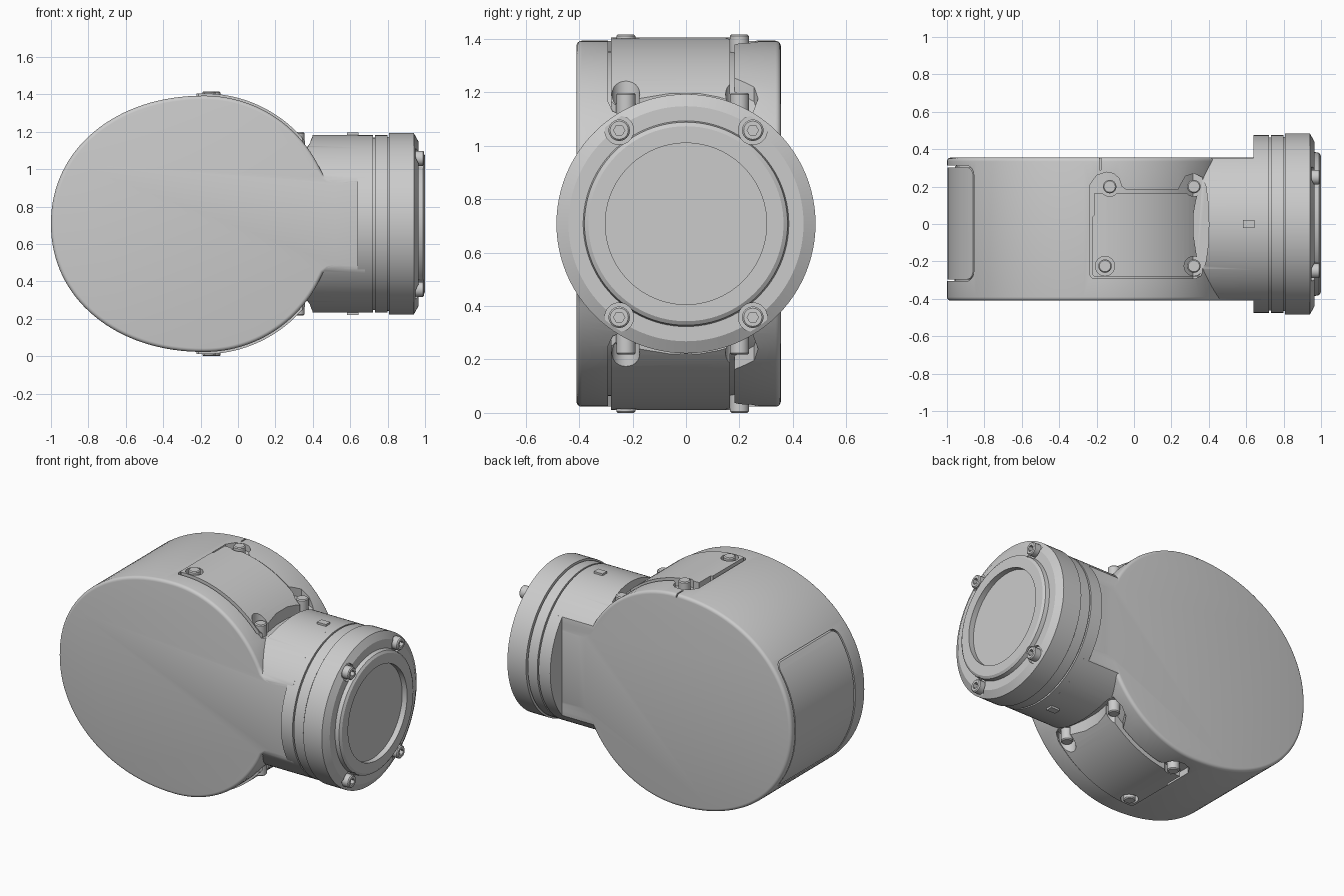
import bpy, bmesh
from math import sin, cos, pi, radians
from mathutils import Vector

if "Cube" in bpy.data.objects:
    bpy.data.objects.remove(bpy.data.objects["Cube"])

CZ = 0.708                      # height of the flange axis
Y0, Y1 = -0.41, 0.355           # flat sides of the housing


def loft(name, rings):
    """Closed solid through a stack of equal-length rings."""
    bm = bmesh.new()
    rows = [[bm.verts.new(p) for p in r] for r in rings]
    n = len(rows[0])
    for a, b in zip(rows, rows[1:]):
        for i in range(n):
            j = (i + 1) % n
            bm.faces.new((a[i], a[j], b[j], b[i]))
    bm.faces.new(rows[0])
    bm.faces.new(rows[-1][::-1])
    bmesh.ops.recalc_face_normals(bm, faces=bm.faces)
    me = bpy.data.meshes.new(name)
    bm.to_mesh(me)
    bm.free()
    ob = bpy.data.objects.new(name, me)
    bpy.context.collection.objects.link(ob)
    return ob


def boolean(ob, tool, op):
    m = ob.modifiers.new("bool", 'BOOLEAN')
    m.operation, m.object, m.solver = op, tool, 'EXACT'
    bpy.context.view_layer.update()
    dg = bpy.context.evaluated_depsgraph_get()
    me = bpy.data.meshes.new_from_object(ob.evaluated_get(dg))
    ob.modifiers.clear()
    ob.data = me
    bpy.data.objects.remove(tool)


def smooth(ob, angle=30):
    bpy.ops.object.select_all(action='DESELECT')
    ob.select_set(True)
    bpy.context.view_layer.objects.active = ob
    bpy.ops.object.shade_smooth_by_angle(angle=radians(angle))


def circle(r, n=24, c=(0, 0)):
    return [(c[0] + r * cos(2 * pi * i / n), c[1] + r * sin(2 * pi * i / n)) for i in range(n)]


def prism_z(name, pts, s, lo, hi):
    """Footprint in x-y, heights measured from the axis, s = +1 top / -1 bottom."""
    return loft(name, [[(x, y, CZ + s * h) for x, y in pts] for h in (lo, hi)])


def prism_x(name, pts, lo, hi):
    """Footprint in y-z (z from the axis), extruded along x."""
    return loft(name, [[(x, y, CZ + z) for y, z in pts] for x in (lo, hi)])


def lathe(name, prof, n=96):
    return loft(name, [[(x, y, CZ + z) for y, z in circle(max(r, 0.001), n)] for x, r in prof])


def rounded(y0, y1, z0, z1, r):
    out = []
    for cx, cy, a in ((y1 - r, z1 - r, 0), (y0 + r, z1 - r, 90), (y0 + r, z0 + r, 180), (y1 - r, z0 + r, 270)):
        out += [(cx + r * cos(radians(a + k * 15)), cy + r * sin(radians(a + k * 15))) for k in range(7)]
    return out


def egg_profile(off):
    """Egg outline with a short neck, in x-z, pushed outward by off."""
    R, e = 0.685, 2 / 2.1
    up = []
    for i in range(33):
        t = pi / 2 * i / 32
        up.append((-0.18 - 0.82 * max(cos(t), 0) ** e, R * sin(t) ** e))
    for i in range(1, 25):
        t = radians(90 - 64 * i / 24)
        up.append((-0.18 + R * cos(t), R * sin(t)))
    up += [(0.455, 0.262), (0.48, 0.245), (0.52, 0.237), (0.70, 0.236)]
    pts = [Vector(p) for p in up + [(x, -z) for x, z in up[:0:-1]]]
    out = []
    for i, p in enumerate(pts):
        d = (pts[(i + 1) % len(pts)] - pts[i - 1]).normalized()
        q = p + Vector((-d.y, d.x)) * off
        out.append((q.x, q.y))
    return out


def egg(name, off, inset=0.0, r=0.02):
    a, b = Y0 + inset, Y1 - inset
    steps = [(r * (1 - cos(k * pi / 8)), -r * (1 - sin(k * pi / 8))) for k in range(5)]
    layers = [(a + dy, off + o) for dy, o in steps] + [(b - dy, off + o) for dy, o in steps[::-1]]
    return loft(name, [[(x, y, CZ + z) for x, z in egg_profile(o)] for y, o in layers])


# housing: egg shell joined to the side-flattened neck cylinder
housing = egg("housing", 0)
neck = [(min(max(y, Y0 + .001), Y1 - .001), z) for y, z in circle(0.475, 128)]
boolean(housing, prism_x("neck", neck, 0.0, 0.68), 'UNION')

# recesses for both hatches and the rear panel, floored by a smaller core
recess = [(-.235, -.275), (-.22, -.292), (.33, -.292), (.36, -.275), (.385, -.2), (.398, -.1), (.40, .0),
          (.397, .1), (.385, .2), (.365, .25), (.32, .27), (.275, .255), (.255, .22), (.235, .182),
          (-.04, .182), (-.065, .2), (-.08, .245), (-.11, .27), (-.15, .277), (-.2, .26), (-.235, .21)]
for s in (1, -1):
    boolean(housing, prism_z("cut", recess, s, 0.412, 0.9), 'DIFFERENCE')
    if s == 1:   # small seam on the rear edge
        boolean(housing, prism_z("cut", [(-.184, .29), (-.176, .29), (-.176, .4), (-.184, .4)], s, 0.665, 0.9),
                'DIFFERENCE')
boolean(housing, prism_x("cut", rounded(-.305, .312, -.405, .405, .05), -1.1, -.7), 'DIFFERENCE')
boolean(housing, egg("core", -0.04, 0.04), 'UNION')
smooth(housing)

# rear panel
panel = egg("rear_panel", -0.002)
boolean(panel, prism_x("cut", rounded(-.296, .303, -.396, .396, .043), -1.1, -.72), 'INTERSECT')
smooth(panel)

# hatches with their four screws, top and bottom
hatch_pts = [(-.222, -.27), (-.212, -.28), (.345, -.28), (.358, -.262), (.335, -.17), (.318, -.06), (.318, .05),
             (.33, .12), (.342, .165), (-.21, .165), (-.21, .05), (-.222, .04)]
for s, side in ((1, "top"), (-1, "bottom")):
    hatch = egg(side + "_hatch", 0.012)
    boolean(hatch, prism_z("cut", hatch_pts, s, 0.40, 0.9), 'INTERSECT')
    for k, (x, y, h) in enumerate([(-.13, .2, .708), (.32, .2, .49), (-.155, -.225, .708), (.32, -.225, .49)]):
        boolean(hatch, prism_z("cut", circle(0.052, 24, (x, y)), s, 0.3, 0.9), 'DIFFERENCE')
        screw = loft(f"{side}_hatch_screw_{k + 1}",
                     [[(px, py, CZ + s * z) for px, py in circle(r, 24, (x, y))]
                      for z, r in ((h - .12, .036), (h - .006, .036), (h, .03))])
        smooth(screw)
    smooth(hatch)
    # alignment tab on the neck
    prism_z(side + "_tab", [(.582, -.022), (.645, -.022), (.645, .022), (.582, .022)], s, 0.45, 0.487)

# flange with grooves, chamfer and recessed face
flange = lathe("flange", [(.64, 0), (.64, .475), (.723, .475), (.723, .462), (.733, .462), (.733, .475),
                          (.80, .475), (.80, .465), (.807, .465), (.807, .485), (.94, .485), (.965, .44),
                          (.965, .385), (.99, .38), (1.0, .365), (1.0, .302), (.965, .302), (.965, 0)])
for i, (sy, sz) in enumerate([(-1, -1), (-1, 1), (1, -1), (1, 1)]):
    c = (0.25 * sy, 0.35 * sz)
    boolean(flange, prism_x("cut", circle(0.054, 32, c), 0.948, 1.05), 'DIFFERENCE')
    # socket-head screw
    bolt = loft(f"flange_bolt_{i + 1}", [[(x, y, CZ + z) for y, z in circle(r, 32, c)]
                                         for x, r in ((.93, .04), (.989, .04), (.995, .034))])
    boolean(bolt, prism_x("cut", circle(0.021, 6, c), 0.97, 1.05), 'DIFFERENCE')
    smooth(bolt)
smooth(flange, 20)
